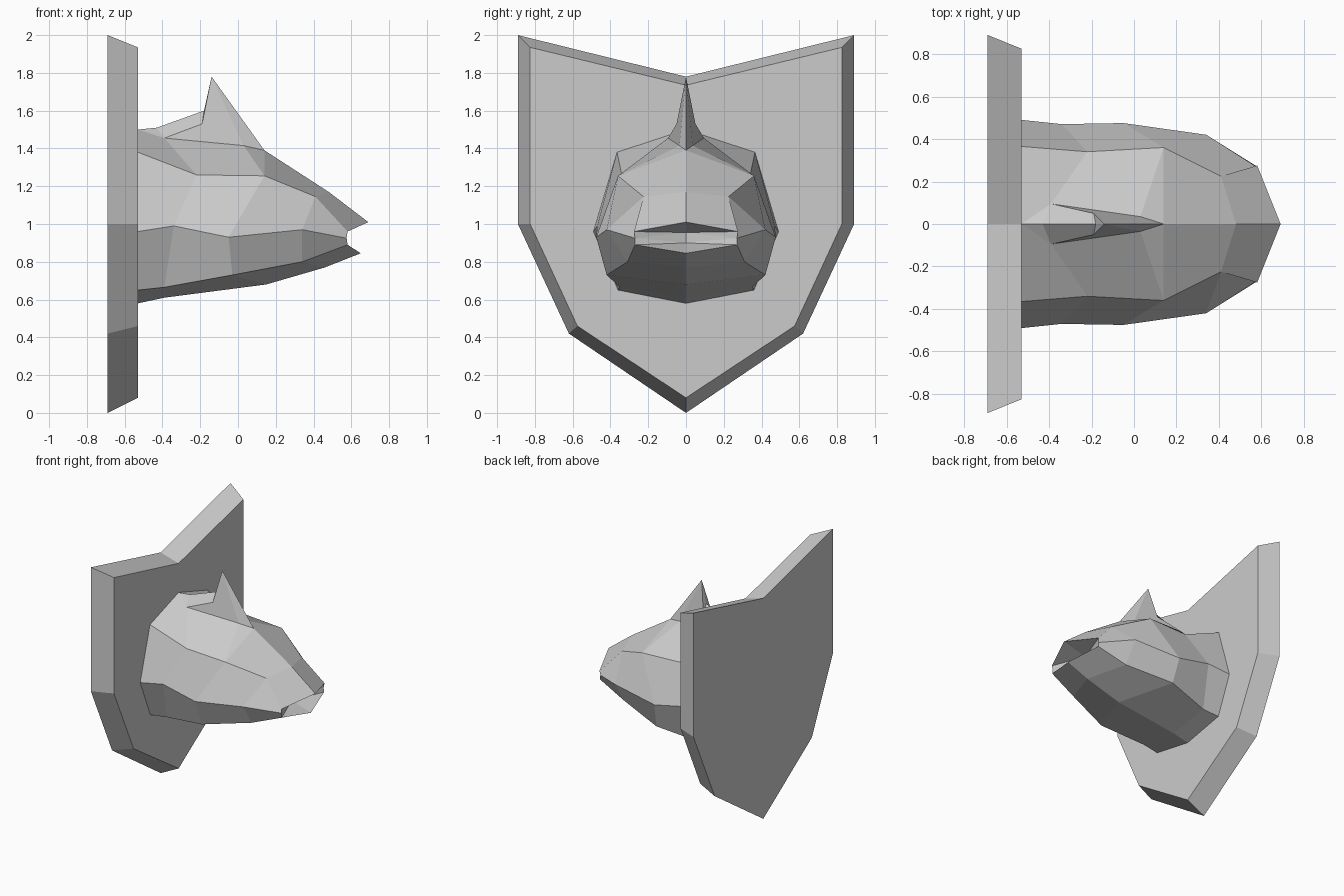
import bpy

if "Cube" in bpy.data.objects:
    bpy.data.objects.remove(bpy.data.objects["Cube"])


def make_mirrored(name, verts, faces):
    """Build the +y half as a flat-shaded mesh and mirror it across y = 0."""
    mesh = bpy.data.meshes.new(name)
    mesh.from_pydata(verts, [], faces)
    obj = bpy.data.objects.new(name, mesh)
    bpy.context.collection.objects.link(obj)
    bpy.context.view_layer.objects.active = obj
    mod = obj.modifiers.new("mirror", 'MIRROR')
    mod.use_axis = (False, True, False)
    mod.use_clip = True
    mod.merge_threshold = 0.0005
    return obj


# Shield plaque: large outline at the back, chamfered smaller outline in front
back = [(0, 1.78), (0.89, 2.0), (0.89, 1.0), (0.62, 0.42), (0, 0)]
front = [(0, 1.735), (0.825, 1.935), (0.825, 1.0), (0.575, 0.46), (0, 0.08)]
n = len(back)
verts = [(-0.69, y, z) for y, z in back] + [(-0.53, y, z) for y, z in front]
faces = [tuple(range(n)), tuple(reversed(range(n, 2 * n)))]
faces += [(i + 1, i, i + n, i + n + 1) for i in range(n - 1)]
make_mirrored("shield_plaque", verts, faces)

# Head: named points of the half surface, in rows running neck to snout
P = {}
rows = {
    'B': [(-.53, .365, 1.38), (-.22, .34, 1.26), (.14, .36, 1.255), (.41, .225, 1.145)],
    'C': [(-.53, .49, .96), (-.34, .47, .99), (-.05, .475, .93), (.34, .42, .97), (.575, .27, .925)],
    'D': [(-.53, .36, .65), (-.39, .35, .665), (-.03, .42, .73), (.34, .31, .80), (.58, .27, .89)],
    'E': [(-.53, 0, .58), (-.39, 0, .61), (.15, 0, .68), (.46, 0, .77), (.65, 0, .845)],
}
for row, pts in rows.items():
    for i, p in enumerate(pts):
        P[f"{row}{i}"] = p
P.update({
    # top ridge and nose
    'A0': (-.53, 0, 1.5), 'A2': (.14, 0, 1.39), 'A3': (.48, 0, 1.17), 'A4': (.69, 0, 1.01),
    # fin base, fin rear and tip
    'F1': (-.39, .095, 1.455), 'F2': (.03, .035, 1.415), 'H': (-.19, .05, 1.53),
    'L': (-.43, 0, 1.51), 'K': (-.18, 0, 1.6), 'G': (-.14, 0, 1.78),
    # upper lip corner and mouth back wall
    'U': (.58, .275, .96), 'Mu': (.48, 0, .955), 'Ml': (.48, 0, .90),
})

# Cheek, jaw and belly strips
polys = []
for upper, lower in ('BC', 'CD', 'DE'):
    for i in range(3 if upper == 'B' else 4):
        polys.append(f"{upper}{i} {lower}{i} {lower}{i+1} {upper}{i+1}")
polys += [
    # crown and snout
    "A0 B0 B1 F1", "F1 B1 B2 F2", "F2 B2 A2", "A2 B2 B3 A3", "A3 B3 U A4", "B3 C3 C4 U",
    # dorsal fin
    "A0 F1 L", "L F1 H K", "K H G", "F1 F2 H", "H F2 G", "F2 A2 G",
    # mouth roof, back wall and floor
    "A4 U Mu", "U C4 Mu", "C4 Ml Mu", "C4 D4 Ml", "D4 E4 Ml",
]
index = {k: i for i, k in enumerate(P)}
make_mirrored("fish_head", list(P.values()),
              [tuple(index[k] for k in poly.split()) for poly in polys])
